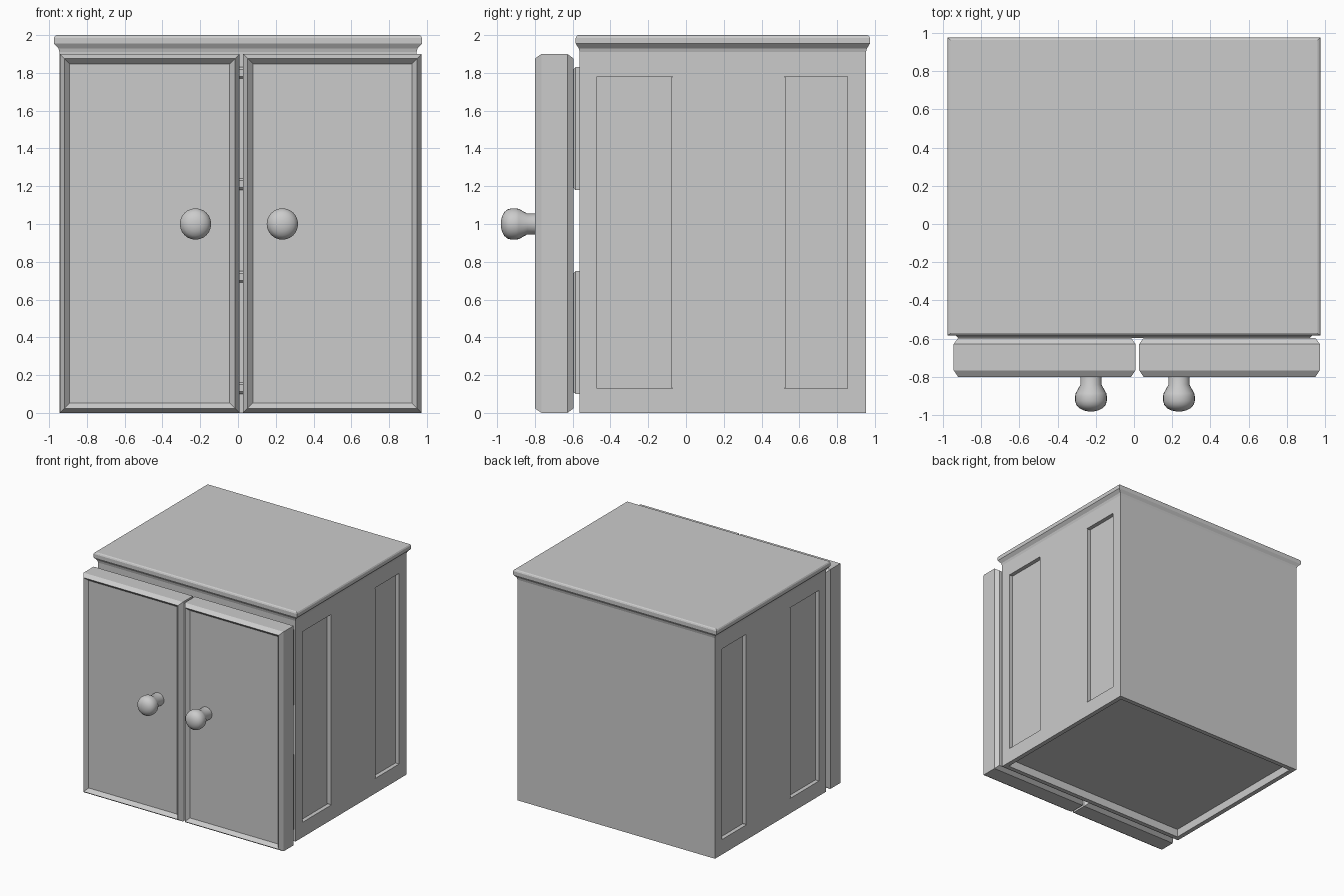
import bpy, bmesh, math
from mathutils import Vector, Matrix

cube = bpy.data.objects.get("Cube")
if cube:
    bpy.data.objects.remove(cube, do_unlink=True)

GREY = 0.6
paint = bpy.data.materials.new("grey paint")
paint.use_nodes = True
paint.diffuse_color = (GREY, GREY, GREY, 1)
paint.node_tree.nodes["Principled BSDF"].inputs["Base Color"].default_value = (GREY, GREY, GREY, 1)


def finish(name, bm, smooth=False):
    bmesh.ops.recalc_face_normals(bm, faces=bm.faces)
    mesh = bpy.data.meshes.new(name)
    bm.to_mesh(mesh)
    bm.free()
    mesh.materials.append(paint)
    ob = bpy.data.objects.new(name, mesh)
    bpy.context.collection.objects.link(ob)
    if smooth:
        bpy.ops.object.select_all(action='DESELECT')
        ob.select_set(True)
        bpy.context.view_layer.objects.active = ob
        bpy.ops.object.shade_smooth_by_angle(angle=math.radians(35))
    return ob


def stack(bm, rings):
    """Skin a list of four-point rings and cap both ends."""
    rows = [[bm.verts.new(p) for p in ring] for ring in rings]
    for a, b in zip(rows, rows[1:]):
        for i in range(4):
            j = (i + 1) % 4
            bm.faces.new((a[i], a[j], b[j], b[i]))
    bm.faces.new(rows[0])
    bm.faces.new(rows[-1])


def flat_ring(z, off_x, off_y):
    x, front, back = HALF + off_x, FRONT - off_y, BACK + off_y
    return [(-x, front, z), (x, front, z), (x, back, z), (-x, back, z)]


def upright_ring(x0, x1, z0, z1, y, inset):
    x0, x1, z0, z1 = x0 + inset, x1 - inset, z0 + inset, z1 - inset
    return [(x0, y, z0), (x1, y, z0), (x1, y, z1), (x0, y, z1)]


HALF, FRONT, BACK = 0.945, -0.563, 0.953

# Carcass: recessed underside, plain walls and moulded top in one profile
bm = bmesh.new()
stack(bm, [flat_ring(z, ox, oy) for z, ox, oy in [
    (0.07, -0.04, -0.04), (0, -0.04, -0.04), (0, 0, 0), (1.91, 0, 0),
    (1.93, 0.006, 0.005), (1.955, 0.03, 0.021), (1.985, 0.03, 0.021),
    (1.995, 0.024, 0.016), (2, 0.014, 0.008)]])

# Sunken field on each side wall
for side in (-1, 1):
    wall = max((f for f in bm.faces if f.calc_center_median().x * side > HALF - 0.001
                and len(f.verts) == 4), key=lambda f: f.calc_area())
    border = [v.co.copy() for v in wall.verts]
    outer = list(wall.verts)
    bm.faces.remove(wall)

    def rectangle(depth):
        return [bm.verts.new((side * (HALF - depth),
                              -0.47 if p.y < 0 else 0.855,
                              0.13 if p.z < 1 else 1.78)) for p in border]
    rim, floor = rectangle(0), rectangle(0.035)
    for a, b in ((outer, rim), (rim, floor)):
        for i in range(4):
            j = (i + 1) % 4
            bm.faces.new((a[i], a[j], b[j], b[i]))
    bm.faces.new(floor)
finish("cabinet_body", bm)

# Raised centre board on each side
for side, label in ((1, "left"), (-1, "right")):
    bm = bmesh.new()
    bmesh.ops.create_cube(bm, size=1, matrix=Matrix.Translation((side * 0.927, 0.225, 0.955))
                          @ Matrix.Diagonal((0.036, 0.61, 1.65, 1)))
    bmesh.ops.bevel(bm, geom=[e for e in bm.edges if abs(e.verts[0].co.x - e.verts[1].co.x) > 0.01],
                    offset=0.01, segments=2, profile=0.5, affect='EDGES')
    finish(label + "_side_board", bm)

# Two wide panels behind the doors
for z0, label in ((0.1, "lower"), (1.18, "upper")):
    bm = bmesh.new()
    stack(bm, [upright_ring(-0.93, 0.93, z0, z0 + 0.65, y, inset) for y, inset in
               [(-0.55, 0), (-0.585, 0), (-0.597, 0.012), (-0.597, 0.05), (-0.585, 0.06)]])
    finish(label + "_inner_front", bm)

# Doors with chamfered edges and a sunken centre, and their knobs
KNOB = [(0.055, 0), (0.055, 0.04), (0.08, 0.085), (0.083, 0.1), (0.083, 0.125),
        (0.077, 0.145), (0.062, 0.163), (0.04, 0.174), (0.02, 0.179), (0, 0.18)]
for x0, x1, knob_x, label in ((0.027, 0.972, 0.235, "left"), (-0.943, 0.008, -0.225, "right")):
    bm = bmesh.new()
    stack(bm, [upright_ring(x0, x1, 0, 1.9, y, inset) for y, inset in
               [(-0.595, 0.024), (-0.628, 0), (-0.765, 0), (-0.8, 0.024), (-0.77, 0.052)]])
    finish(label + "_door", bm)

    bm = bmesh.new()
    points = [bm.verts.new((knob_x + r, -0.77 if y == 0 else -0.8 - y, 1)) for r, y in KNOB]
    edges = [bm.edges.new(pair) for pair in zip(points, points[1:])]
    bmesh.ops.spin(bm, geom=points + edges, cent=(knob_x, 0, 1), axis=(0, 1, 0),
                   angle=math.tau, steps=24)
    bmesh.ops.remove_doubles(bm, verts=bm.verts, dist=0.0005)
    finish(label + "_knob", bm, smooth=True)
